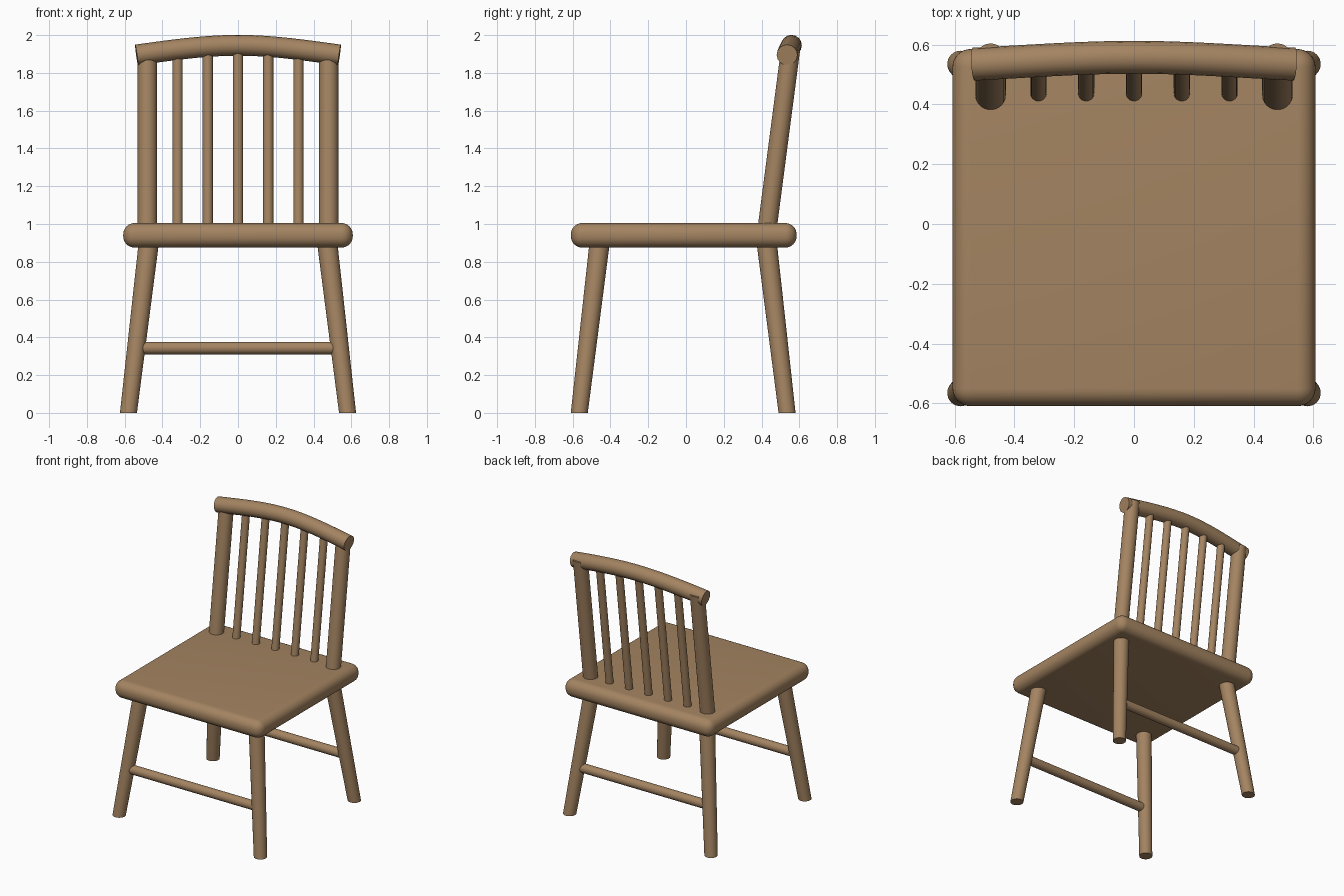
import bpy, bmesh, math
from mathutils import Vector, Matrix

cube = bpy.data.objects.get("Cube")
if cube:
    bpy.data.objects.remove(cube, do_unlink=True)

COLOR = (0.37, 0.23, 0.12, 1)
wood = bpy.data.materials.new("brown_wood")
wood.use_nodes = True
wood.diffuse_color = COLOR
bsdf = wood.node_tree.nodes["Principled BSDF"]
bsdf.inputs["Base Color"].default_value = COLOR
bsdf.inputs["Roughness"].default_value = 0.7


def finish(name, bm):
    """Turn a bmesh into a smooth-shaded wooden object."""
    mesh = bpy.data.meshes.new(name)
    bm.to_mesh(mesh)
    bm.free()
    obj = bpy.data.objects.new(name, mesh)
    bpy.context.collection.objects.link(obj)
    mesh.materials.append(wood)
    smooth(obj)
    return obj


def smooth(obj):
    bpy.ops.object.select_all(action='DESELECT')
    obj.select_set(True)
    bpy.context.view_layer.objects.active = obj
    bpy.ops.object.shade_smooth_by_angle(angle=math.radians(40))


def leaning_rod(name, foot, top, r_foot, r_top):
    """Round rod from foot to top, with both ends cut level."""
    foot, top = Vector(foot), Vector(top)
    span = top - foot
    bm = bmesh.new()
    bmesh.ops.create_cone(bm, cap_ends=True, segments=32, radius1=r_foot,
                          radius2=r_top, depth=span.z)
    for v in bm.verts:
        t = v.co.z / span.z + 0.5
        v.co.z = 0
        v.co += foot + span * t
    return finish(name, bm)


# Seat with rounded edges
bm = bmesh.new()
bmesh.ops.create_cube(bm, size=1)
bmesh.ops.scale(bm, verts=bm.verts, vec=(1.215, 1.195, 0.13))
bmesh.ops.translate(bm, verts=bm.verts, vec=(0, -0.012, 0.94))
bmesh.ops.bevel(bm, geom=bm.edges[:], offset=0.06, segments=8,
                profile=0.5, affect='EDGES')
finish("seat", bm)

# Splayed legs
SHIFT = -0.015
for depth, row in ((-1, "front"), (1, "back")):
    for side, hand in ((-1, "right"), (1, "left")):
        leaning_rod(f"{row}_{hand}_leg",
                    (side * 0.58, depth * 0.55 + SHIFT, 0),
                    (side * 0.47, depth * 0.44 + SHIFT, 0.92), 0.045, 0.054)

    # Stretcher joining each pair of legs
    bm = bmesh.new()
    place = (Matrix.Translation((0, depth * 0.509 + SHIFT, 0.343))
             @ Matrix.Rotation(math.pi / 2, 4, 'Y'))
    bmesh.ops.create_cone(bm, cap_ends=True, segments=24, radius1=0.033,
                          radius2=0.033, depth=1.06, matrix=place)
    finish(f"{row}_stretcher", bm)

# Back posts
for side, hand in ((-1, "right"), (1, "left")):
    leaning_rod(f"{hand}_back_post", (side * 0.48, 0.425, 0.94),
                (side * 0.48, 0.553, 1.92), 0.051, 0.051)

# Back spindles
for i in range(-2, 3):
    leaning_rod(f"spindle_{i + 3}", (i * 0.16, 0.43, 0.94),
                (i * 0.16, 0.556, 1.92), 0.027, 0.027)

# Curved top rail
curve = bpy.data.curves.new("top_rail", 'CURVE')
curve.dimensions = '3D'
curve.bevel_depth = 0.055
curve.bevel_resolution = 6
curve.resolution_u = 12
curve.use_fill_caps = True
spline = curve.splines.new('BEZIER')
spline.bezier_points.add(2)
middle = Vector((0, 0.558, 1.946))
for point, side in zip(spline.bezier_points, (-1, 0, 1)):
    point.handle_left_type = point.handle_right_type = 'FREE'
    if side:
        point.co = (side * 0.537, 0.535, 1.895)
        reach = Vector((0.18, side * -0.009, side * -0.025))
    else:
        point.co = middle
        reach = Vector((0.18, 0, 0))
    point.handle_left = point.co - reach
    point.handle_right = point.co + reach
rail = bpy.data.objects.new("top_rail", curve)
bpy.context.collection.objects.link(rail)
curve.materials.append(wood)
bpy.ops.object.select_all(action='DESELECT')
rail.select_set(True)
bpy.context.view_layer.objects.active = rail
bpy.ops.object.convert(target='MESH')
smooth(bpy.context.view_layer.objects.active)
